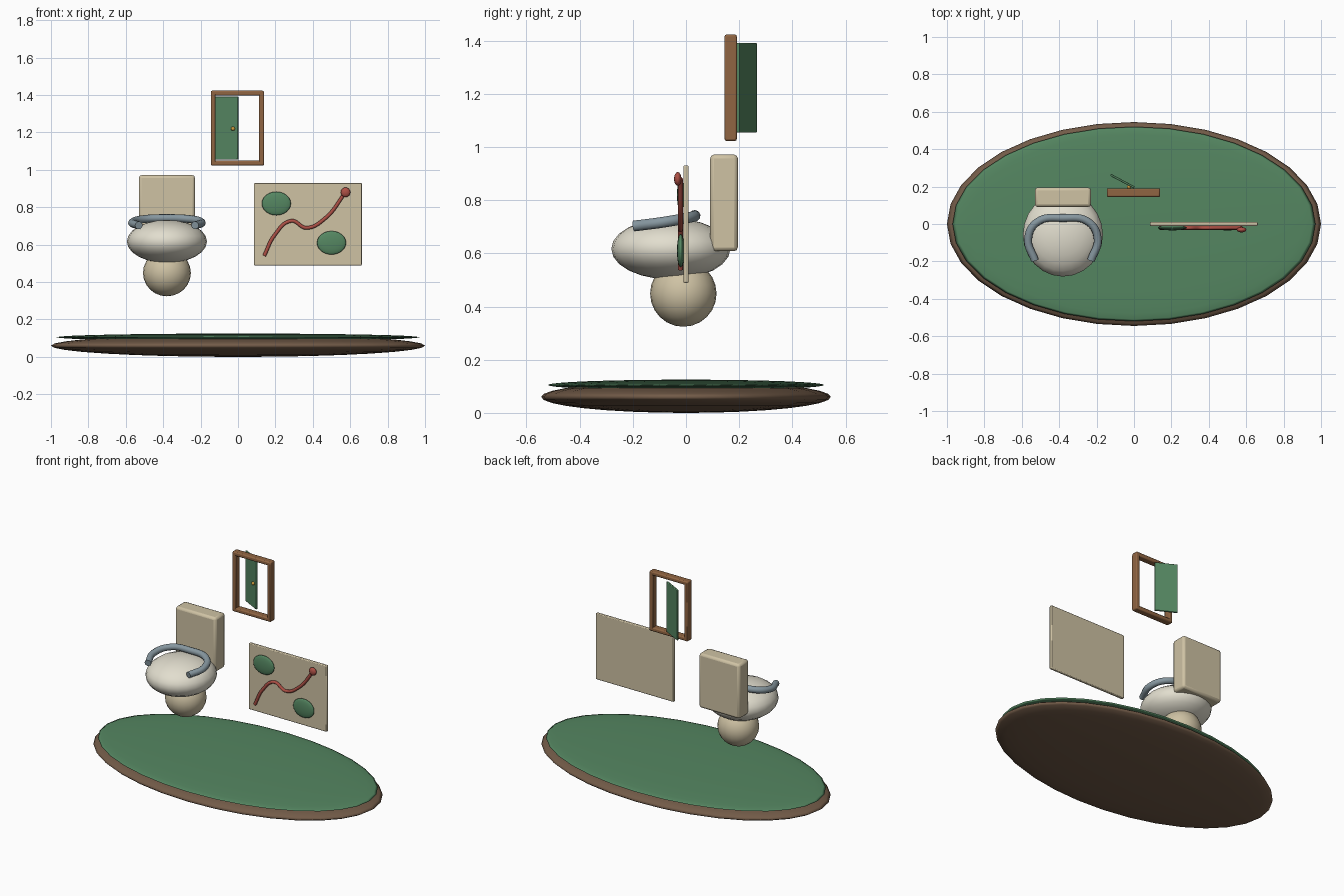
import bpy
from math import radians

if "Cube" in bpy.data.objects:
    bpy.data.objects.remove(bpy.data.objects["Cube"])


def material(name, rgb):
    m = bpy.data.materials.new(name)
    m.diffuse_color = (*rgb, 1)
    m.use_nodes = True
    m.node_tree.nodes["Principled BSDF"].inputs["Base Color"].default_value = m.diffuse_color
    return m


GREEN = material("green", (0.09, 0.24, 0.12))
BROWN = material("earth_brown", (0.17, 0.105, 0.065))
WOOD = material("wood", (0.28, 0.13, 0.055))
TAN = material("tan", (0.62, 0.54, 0.37))
CREAM = material("cream", (0.76, 0.73, 0.62))
STEEL = material("blue_grey", (0.24, 0.31, 0.35))
RED = material("red", (0.42, 0.08, 0.06))
GOLD = material("gold", (0.65, 0.35, 0.05))


def finish(ob, name, mat):
    ob.name = name
    ob.data.materials.append(mat)
    return ob


def ellipsoid(name, loc, half, mat, segs=24, rings=12):
    bpy.ops.mesh.primitive_uv_sphere_add(segments=segs, ring_count=rings, radius=1, location=loc)
    ob = bpy.context.object
    ob.scale = half
    bpy.ops.object.transform_apply(location=False, rotation=False, scale=True)
    bpy.ops.object.shade_smooth()
    return finish(ob, name, mat)


def box(name, loc, size, mat, bevel, turn=0):
    bpy.ops.mesh.primitive_cube_add(size=1, location=loc)
    ob = bpy.context.object
    ob.scale = size
    bpy.ops.object.transform_apply(location=False, rotation=False, scale=True)
    ob.rotation_euler.z = radians(turn)
    mod = ob.modifiers.new("Bevel", "BEVEL")
    mod.width, mod.segments = bevel, 2
    bpy.ops.object.shade_smooth_by_angle()
    return finish(ob, name, mat)


def tube(name, points, radius, mat):
    cu = bpy.data.curves.new(name, "CURVE")
    cu.dimensions = "3D"
    cu.bevel_depth, cu.bevel_resolution = radius, 3
    cu.use_fill_caps = True
    sp = cu.splines.new("BEZIER")
    sp.resolution_u = 8
    sp.bezier_points.add(len(points) - 1)
    for bp, co in zip(sp.bezier_points, points):
        bp.co = co
        bp.handle_left_type = bp.handle_right_type = "AUTO"
    ob = bpy.data.objects.new(name, cu)
    bpy.context.collection.objects.link(ob)
    return finish(ob, name, mat)


# Oval ground: earth disc with a grass layer
ellipsoid("earth_base", (0, 0, 0.06), (1, 0.545, 0.06), BROWN, 32, 16)
ellipsoid("grass_top", (0, 0, 0.105), (0.97, 0.52, 0.02), GREEN, 32, 16)

# Toilet: pedestal, bowl, tank and open seat ring
CX = -0.38
ellipsoid("toilet_pedestal", (CX, -0.01, 0.449), (0.128, 0.125, 0.125), TAN)
ellipsoid("toilet_bowl", (CX, -0.057, 0.617), (0.214, 0.224, 0.115), CREAM)
box("toilet_tank", (CX, 0.143, 0.79), (0.3, 0.104, 0.364), TAN, 0.015)
half_ring = [(0.15, -0.195, 0.703), (0.186, -0.08, 0.718), (0.135, 0.012, 0.735)]
ring = ([(CX - x, y, z) for x, y, z in half_ring] + [(CX, 0.032, 0.742)]
        + [(CX + x, y, z) for x, y, z in reversed(half_ring)])
tube("toilet_seat", ring, 0.021, STEEL)

# Map board with land patches, route and end marker
box("map_board", (0.374, 0, 0.71), (0.576, 0.02, 0.442), TAN, 0.005)
for i, (x, z) in enumerate([(0.205, 0.82), (0.5, 0.61)]):
    ellipsoid(f"map_patch_{i + 1}", (x, -0.02, z), (0.078, 0.014, 0.063), GREEN)
route = [(0.14, 0.54), (0.195, 0.65), (0.285, 0.727), (0.365, 0.69), (0.465, 0.74), (0.575, 0.88)]
tube("map_route", [(x, -0.021, z) for x, z in route], 0.01, RED)
ellipsoid("route_marker", (0.575, -0.031, 0.88), (0.026, 0.014, 0.026), RED, 16, 8)

# Door frame
for side, s in (("left", -1), ("right", 1)):
    box(f"frame_{side}", (-0.003 + s * 0.129, 0.168, 1.223), (0.026, 0.046, 0.386), WOOD, 0.005)
for side, s in (("bottom", -1), ("top", 1)):
    box(f"frame_{side}", (-0.003, 0.168, 1.223 + s * 0.187), (0.284, 0.046, 0.026), WOOD, 0.007)

# Ajar door and its knob
box("door_panel", (-0.0615, 0.229, 1.223), (0.144, 0.012, 0.336), GREEN, 0.003, -28)
ellipsoid("door_knob", (-0.027, 0.198, 1.22), (0.011, 0.011, 0.011), GOLD, 16, 8)
